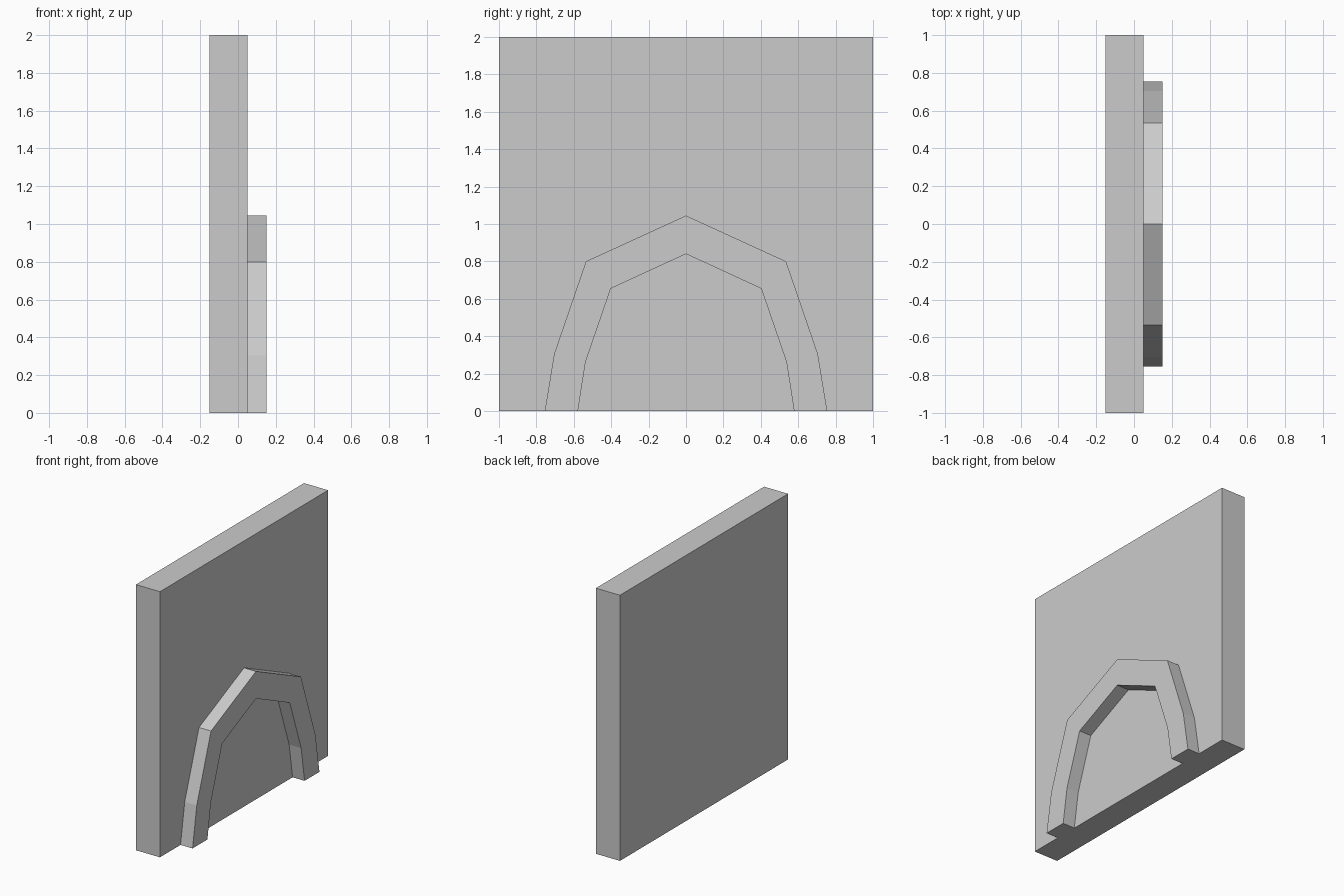
import bpy
import bmesh

cube = bpy.data.objects.get("Cube")
if cube:
    bpy.data.objects.remove(cube, do_unlink=True)

# Single plain plaster colour
grey = bpy.data.materials.new("plain_grey")
grey.use_nodes = True
colour = (0.6, 0.6, 0.6, 1)
grey.diffuse_color = colour
grey.node_tree.nodes["Principled BSDF"].inputs["Base Color"].default_value = colour


def extrude_profile(name, profile, x_back, x_front):
    """Extrude a closed (y, z) outline along x."""
    bm = bmesh.new()
    face = bm.faces.new([bm.verts.new((x_back, y, z)) for y, z in profile])
    result = bmesh.ops.extrude_face_region(bm, geom=[face])
    moved = [v for v in result["geom"] if isinstance(v, bmesh.types.BMVert)]
    bmesh.ops.translate(bm, verts=moved, vec=(x_front - x_back, 0, 0))
    bmesh.ops.recalc_face_normals(bm, faces=bm.faces)
    mesh = bpy.data.meshes.new(name)
    bm.to_mesh(mesh)
    bm.free()
    mesh.materials.append(grey)
    obj = bpy.data.objects.new(name, mesh)
    bpy.context.collection.objects.link(obj)
    return obj


def mirrored(half):
    """Complete a half outline that ends at the crown on y = 0."""
    return half + [(-y, z) for y, z in reversed(half[:-1])]


# Wall slab
extrude_profile("wall", [(-1, 0), (1, 0), (1, 2), (-1, 2)], -0.15, 0.05)

# Raised arch surround
outer = mirrored([(0.755, 0), (0.705, 0.305), (0.535, 0.8), (0, 1.045)])
inner = mirrored([(0.578, 0), (0.537, 0.262), (0.402, 0.655), (0, 0.84)])
extrude_profile("arch_surround", outer + inner[::-1], 0.05, 0.15)
